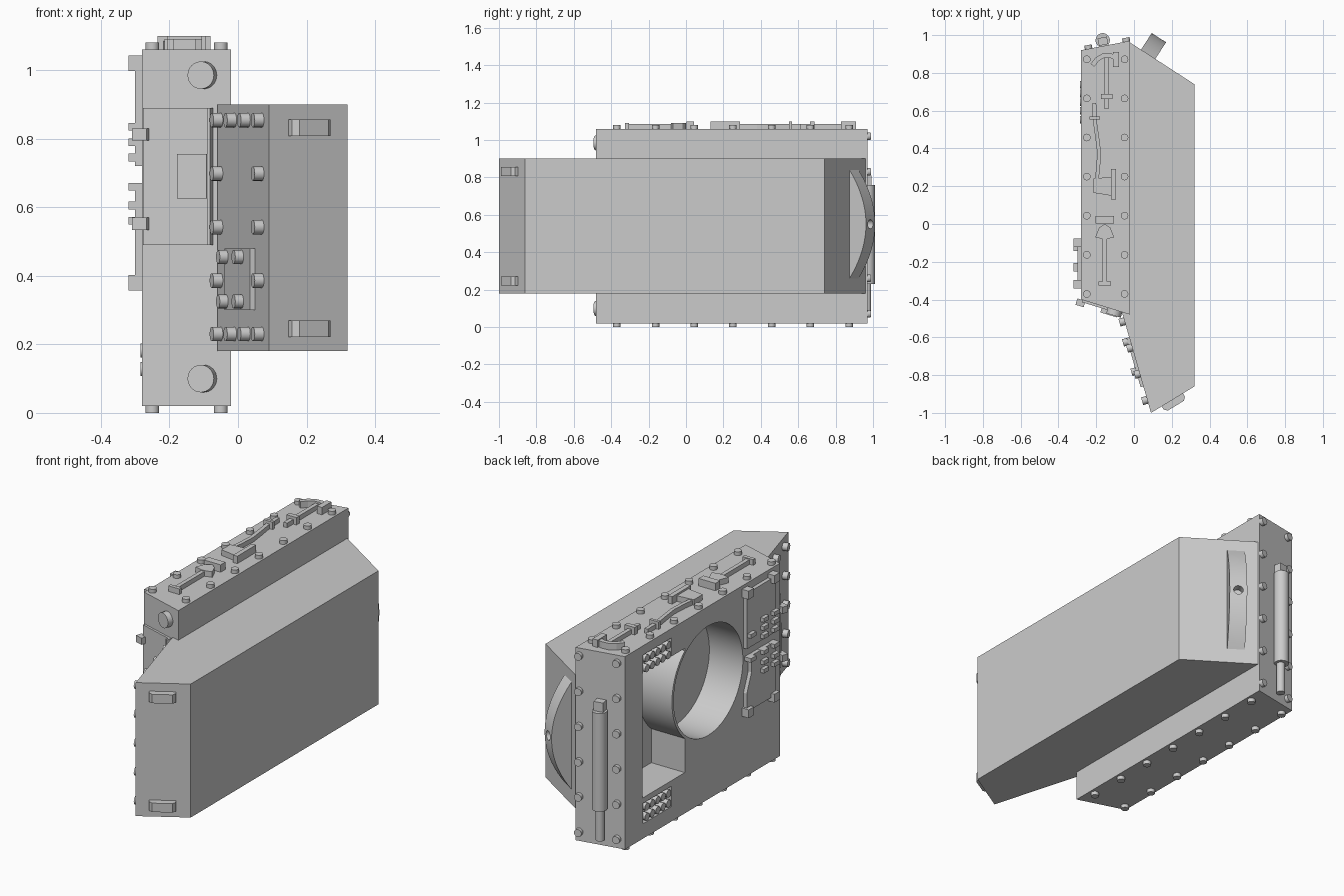
import bpy, bmesh, math
from mathutils import Matrix, Vector

cube = bpy.data.objects.get("Cube")
if cube:
    bpy.data.objects.remove(cube)

grey = bpy.data.materials.new("plain grey")
grey.use_nodes = True
COLOUR = (0.6, 0.6, 0.6, 1)
grey.diffuse_color = COLOUR
grey.node_tree.nodes["Principled BSDF"].inputs["Base Color"].default_value = COLOUR


class Part:
    """Collects simple solids into one named object."""
    def __init__(self, name):
        self.name, self.bm = name, bmesh.new()

    def box(self, m, size, at=(0, 0, 0)):
        # Rests on the local z of the given position
        mid = Vector(at) + Vector((0, 0, size[2] / 2))
        bmesh.ops.create_cube(self.bm, size=1, matrix=m @ Matrix.Translation(mid) @ Matrix.Diagonal((*size, 1)))
        return self

    def cyl(self, m, r, h, at=(0, 0, 0), sides=16):
        mid = Vector(at) + Vector((0, 0, h / 2))
        bmesh.ops.create_cone(self.bm, cap_ends=True, segments=sides, radius1=r, radius2=r, depth=h,
                              matrix=m @ Matrix.Translation(mid))
        return self

    def prism(self, m, pts, h):
        low = [self.bm.verts.new(m @ Vector((x, y, 0))) for x, y in pts]
        high = [self.bm.verts.new(m @ Vector((x, y, h))) for x, y in pts]
        self.bm.faces.new(low[::-1])
        self.bm.faces.new(high)
        for i in range(len(pts)):
            j = (i + 1) % len(pts)
            self.bm.faces.new((low[i], low[j], high[j], high[i]))
        return self

    def strip(self, m, path, width, h):
        # Flat bar following a path
        left, right = [], []
        for i, p in enumerate(path):
            a, b = Vector(path[max(i - 1, 0)]), Vector(path[min(i + 1, len(path) - 1)])
            d = (b - a).normalized() * width / 2
            left.append((p[0] - d.y, p[1] + d.x))
            right.append((p[0] + d.y, p[1] - d.x))
        return self.prism(m, right + left[::-1], h)

    def done(self):
        bmesh.ops.recalc_face_normals(self.bm, faces=self.bm.faces[:])
        me = bpy.data.meshes.new(self.name)
        self.bm.to_mesh(me)
        self.bm.free()
        me.materials.append(grey)
        ob = bpy.data.objects.new(self.name, me)
        bpy.context.collection.objects.link(ob)
        return ob


def smooth(ob):
    bpy.ops.object.select_all(action='DESELECT')
    bpy.context.view_layer.objects.active = ob
    ob.select_set(True)
    bpy.ops.object.shade_smooth_by_angle(angle=math.radians(35))


def cut(ob, cutter):
    mod = ob.modifiers.new("cut", 'BOOLEAN')
    mod.operation, mod.solver, mod.object = 'DIFFERENCE', 'EXACT', cutter
    bpy.context.view_layer.objects.active = ob
    bpy.ops.object.modifier_apply(modifier=mod.name)
    bpy.data.objects.remove(cutter)


def wall(p0, p1):
    """Placement on an upright wall: local x runs p0 to p1, y is up, z is outward."""
    a, b = Vector((*p0, 0)), Vector((*p1, 0))
    d, up = (b - a).normalized(), Vector((0, 0, 1))
    axis = 0 if abs(b.x - a.x) > 0.01 else 1

    def at(s, z):
        o = a.lerp(b, (s - a[axis]) / (b[axis] - a[axis])) + up * z
        m = Matrix((d, up, d.cross(up))).transposed().to_4x4()
        m.translation = o
        return m
    return at


def level(z):
    return Matrix.Translation((0, 0, z))


# Main bodies
FRAME = [(-.28, -.40), (-.02, -.48), (-.02, .97), (-.28, .92)]
CASE = [(-.06, -.48), (.09, -1), (.32, -.86), (.32, .74), (-.02, .96)]
frame = Part("frame_body").prism(level(.02), FRAME, 1.04).done()
Part("outer_case").prism(level(.18), CASE, .72).done()
frame_front, frame_back = wall(FRAME[0], FRAME[1]), wall(FRAME[2], FRAME[3])
frame_side = wall(FRAME[3], FRAME[0])
case_left, case_nose, case_back = wall(CASE[0], CASE[1]), wall(CASE[1], CASE[2]), wall(CASE[3], CASE[4])

# Round well with a thin tube wall beside a square pocket
well = frame_side(.21, .66)
pocket = Part("pocket_cutter").box(frame_side(.59, .575), (.36, .67, .4), (0, 0, -.2)).done()
cut(pocket, Part("tube_cutter").cyl(well, .31, 1, (0, 0, -.5), 64).done())
cut(frame, pocket)
cut(frame, Part("well_cutter").cyl(well, .295, .4, (0, 0, -.2), 64).done())

# Vent recesses filled with studs
studs = Part("vent_studs")
for z in (.955, .155):
    m = frame_side(.645, z)
    cut(frame, Part("vent_cutter").box(m, (.24, .11, .1), (0, 0, -.03)).done())
    for i in range(5):
        for y in (-.027, .027):
            studs.cyl(m, .02, .035, (-.092 + i * .046, y, -.03), 12)
smooth(frame)
smooth(studs.done())

# Bolts on the frame
bolts = Part("frame_bolts")
for x in (-.25, -.05):
    for i in range(7):
        y = -.37 + i * .207
        bolts.cyl(level(1.06), .02, .02, (x, y, 0)).cyl(level(0), .02, .02, (x, y, 0))
    for i in range(6):
        bolts.cyl(frame_back(x + .01, .07 + i * .19), .02, .02)
smooth(bolts.done())

# Bolts and cover plate on the case's slanted side
bolts = Part("case_bolts")
for i in range(5):
    for x in ((-.05, -.01, .03, .07) if i in (0, 4) else (-.05, .07)):
        bolts.cyl(case_left(x, .23 + i * .156), .021, .028)
for x in (-.02, .025):
    for z in (.325, .455):
        bolts.cyl(case_left(x, z), .02, .04)
smooth(bolts.done())
Part("cover_plate").box(case_left(.012, .39), (.27, .18, .015)).done()

# Grab handles on the nose
handles = Part("nose_handles")
for z in (.245, .832):
    m = case_nose(.203, z) @ Matrix.Rotation(math.pi / 2, 4, 'X') @ Matrix.Translation((0, 0, -.024))
    handles.prism(m, [(-.066, 0), (-.066, .02), (-.05, .036), (.05, .036), (.066, .02), (.066, 0)], .048)
handles.done()

# Arched lug with a pivot hole on the case's rear
arc = [(.105 - .105 * (i / 10) ** 2, .29 * i / 10) for i in range(-10, 11)]
m = case_back(.075, .55)
lug = Part("rear_lug").prism(m @ Matrix.Rotation(-math.pi / 2, 4, 'Y') @ level(-.045), arc, .09).done()
cut(lug, Part("pivot_cutter").cyl(m, .025, .2, (0, 0, .06)).done())
smooth(lug)

# Damper on the frame's rear
m = frame_back(-.16, 0) @ Matrix.Rotation(-math.pi / 2, 4, 'X')
damper = Part("rear_damper")
damper.cyl(m, .038, .53, (0, -.03, .23), 24).cyl(m, .022, .2, (0, -.025, .06))
damper.box(m, (.05, .04, .05), (0, -.025, .76))
smooth(damper.done())

# Front hatch with latch box, edge strip, hinges and round caps
hatch = Part("front_hatch")
hatch.box(frame_front(-.175, .69), (.205, .40, .012))
hatch.box(frame_front(-.125, .69), (.09, .13, .035))
hatch.box(frame_front(-.077, .69), (.01, .40, .03))
for z in (.552, .812):
    hatch.box(frame_front(-.278, z), (.045, .036, .035))
hatch.done()
caps = Part("front_caps")
for z in (.10, .985):
    caps.cyl(frame_front(-.10, z), .04, .03, sides=32)
smooth(caps.done())

# Side doors, notched around the well, with tabs
doors = Part("side_doors")
doors.prism(frame_side(-.21, .87), [(-.12, -.15), (.13, -.15), (.13, .15), (-.12, .15)], .02)
doors.prism(frame_side(-.21, .52), [(-.12, -.14), (.13, -.14), (.13, .15), (-.08, .15), (-.08, .06), (-.12, -.04)], .02)
doors.done()
tabs = Part("door_tabs")
for z in (1.02, .38):
    for y in (-.10, -.32):
        tabs.box(frame_side(y, z), (.045, .045, .04))
for z in (.835, .79, .745, .66, .605, .56):
    for y in (-.12, -.23, -.32):
        if y < -.2 or z in (.79, .66):
            tabs.box(frame_side(y, z), (.045, .022, .04))
tabs.done()

# Tools strapped to the top
top = level(1.06)
pick = Part("pickaxe").box(top, (.022, .27, .025), (-.145, .745, 0))
pick.strip(top, [(-.22, .84), (-.195, .872), (-.165, .89), (-.13, .893), (-.09, .88)], .025, .035)
pick.box(top, (.03, .08, .04), (-.095, .87, 0)).box(top, (.06, .025, .04), (-.145, .675, 0)).done()

axe = Part("axe")
axe.strip(top, [(-.21, .64), (-.208, .55), (-.195, .46), (-.185, .38), (-.19, .29), (-.205, .19)], .02, .025)
axe.prism(top, [(-.215, .165), (-.12, .15), (-.12, .25), (-.215, .24)], .03)
axe.box(top, (.025, .16, .04), (-.108, .21, 0)).box(top, (.055, .016, .04), (-.207, .56, 0)).done()

shovel = Part("shovel").box(top, (.022, .25, .025), (-.155, -.19, 0))
shovel.prism(top, [(-.205, -.07), (-.165, -.08), (-.145, -.08), (-.105, -.07), (-.125, -.02), (-.155, 0), (-.185, -.02)], .03)
shovel.box(top, (.065, .02, .03), (-.155, -.315, 0)).box(top, (.10, .04, .04), (-.155, .022, 0)).done()
